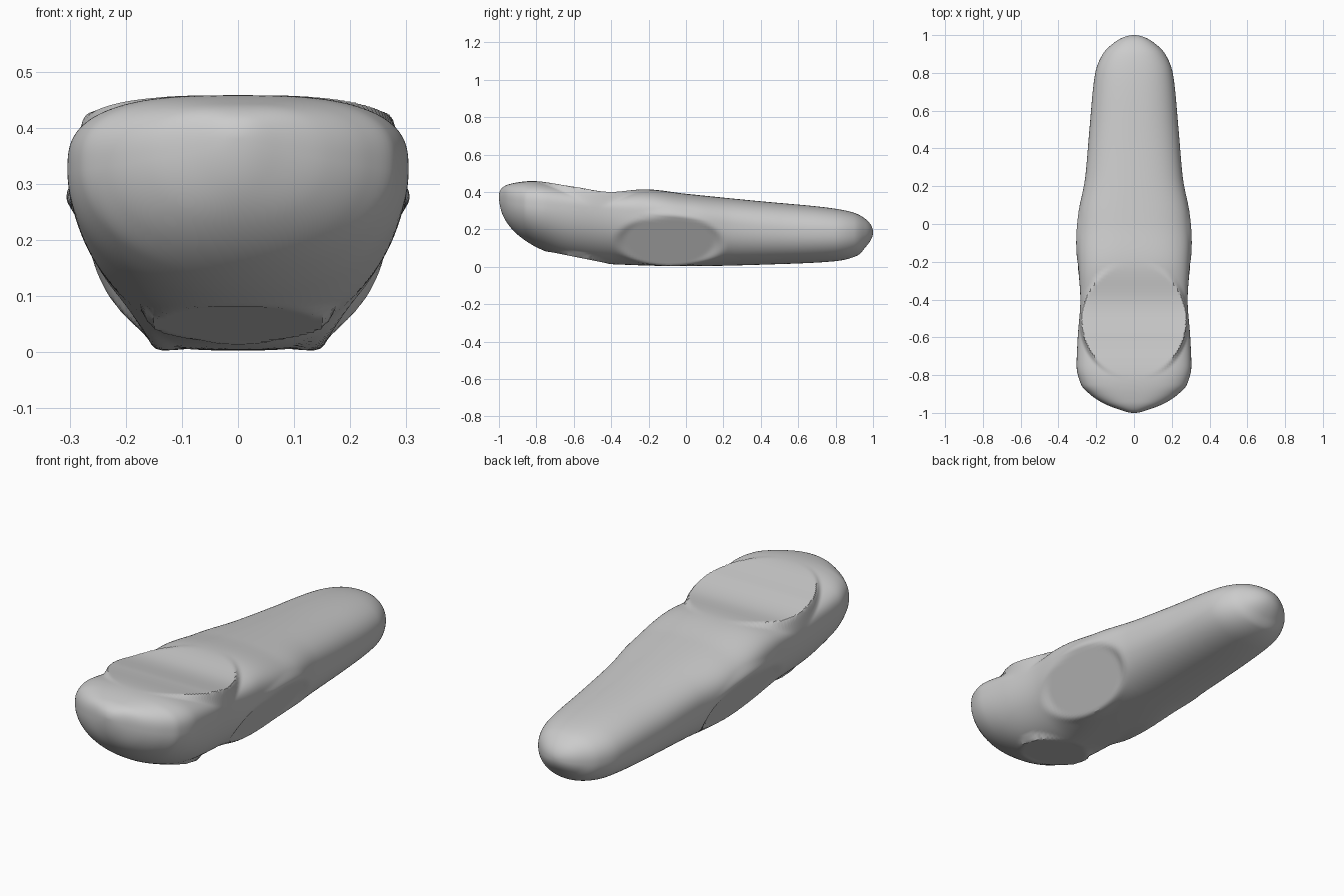
import bpy, bmesh, math

if "Cube" in bpy.data.objects:
    bpy.data.objects.remove(bpy.data.objects["Cube"])

# Profiles: (y, value), read along the body from front (-1) to back (+1)
WIDTH = [(-1, 0), (-.985, .07), (-.95, .16), (-.9, .235), (-.85, .28), (-.75, .304), (-.6, .298),
         (-.4, .284), (-.25, .293), (-.1, .30), (.05, .292), (.25, .258), (.5, .236),
         (.8, .205), (.9, .165), (.96, .105), (1, 0)]
TOP = [(-1, .38), (-.985, .42), (-.94, .443), (-.82, .458), (-.6, .428), (-.4, .40),
       (-.22, .414), (0, .39), (.4, .35), (.8, .31), (.9, .288), (.96, .255), (1, .185)]
BOTTOM = [(-1, .38), (-.985, .29), (-.95, .225), (-.88, .155), (-.78, .095), (-.6, .032),
          (-.43, .015), (0, .003), (.5, .014), (.8, .03), (.92, .062), (.96, .105), (1, .185)]
MIDDLE = [(-1, .38), (-.9, .335), (-.7, .32), (-.35, .29), (-.1, .26), (.2, .225),
          (.6, .185), (.9, .175), (1, .185)]
ROUND_LOW = [(-1, 2), (-.4, 2.1), (-.1, 3), (.2, 2.3), (1, 2.1)]
ROUND_TOP = [(-1, 2.2), (-.7, 3), (-.3, 3), (0, 2.5), (1, 2.2)]


def profile(keys):
    """Monotone cubic through the keys, in the angle acos(-y) so the ends are round."""
    xs = [math.acos(max(-1, min(1, -k[0]))) for k in keys]
    vs = [k[1] for k in keys]
    d = [(vs[i + 1] - vs[i]) / (xs[i + 1] - xs[i]) for i in range(len(xs) - 1)]
    m = [d[0]] + [2 * a * b / (a + b) if a * b > 0 else 0 for a, b in zip(d, d[1:])] + [d[-1]]

    def f(y):
        t = math.acos(max(-1, min(1, -y)))
        i = 0
        while i < len(d) - 1 and t > xs[i + 1]:
            i += 1
        h = xs[i + 1] - xs[i]
        s = (t - xs[i]) / h
        return ((2 * s**3 - 3 * s**2 + 1) * vs[i] + (s**3 - 2 * s**2 + s) * h * m[i]
                + (3 * s**2 - 2 * s**3) * vs[i + 1] + (s**3 - s**2) * h * m[i + 1])
    return f


width, top, bottom, middle, low_n, top_n = map(
    profile, (WIDTH, TOP, BOTTOM, MIDDLE, ROUND_LOW, ROUND_TOP))


def power(v, n):
    return math.copysign(abs(v) ** (2 / n), v)


def fade(r, outer):
    """1 inside the flat oval, falling smoothly to 0 at the outer radius."""
    if r <= 1:
        return 1
    s = min(1, (r - 1) / (outer - 1))
    return 1 - s * s * (3 - 2 * s)


def flatten(x, y, z):
    """Press the oval flats into the skin."""
    # flat on the upper front
    if z > middle(y):
        k = fade(math.hypot(x / .275, (y + .51) / .30), 1.06)
        z += k * (top(y) - z)
    # flats on both sides, leaning outward
    sx = math.copysign(1, x)
    ux, uz = .509, .861
    px, pz = abs(x) - .228, z - .138
    t, d = px * ux + pz * uz, px * uz - pz * ux
    if abs(d) < .12:
        k = fade(math.hypot(t / .143, (y + .09) / .237), 1.3)
        x, z = x - sx * k * d * uz, z + k * d * ux
    # flat under the front
    if z < .2 and y < -.3:
        k = fade(math.hypot(x / .155, (y + .58) / .155), 1.12)
        z += k * (.02 + (-.43 - y) * .2 - z)
    return x, y, z


# Body: lofted rings with pointed-pole ends
RINGS, SIDES = 180, 128
bm = bmesh.new()
rings = []
for i in range(1, RINGS):
    y = -math.cos(math.pi * i / RINGS)
    w, zt, zb, zc = width(y), top(y), bottom(y), middle(y)
    zc = min(max(zc, zb), zt)
    ring = []
    for j in range(SIDES):
        a = 2 * math.pi * (j + .5) / SIDES
        c, s = math.cos(a), math.sin(a)
        n, h = (top_n(y), zt - zc) if s > 0 else (low_n(y), zc - zb)
        ring.append(bm.verts.new(flatten(w * power(c, n), y, zc + h * power(s, n))))
    rings.append(ring)
for a, b in zip(rings, rings[1:]):
    for j in range(SIDES):
        k = (j + 1) % SIDES
        bm.faces.new((a[j], a[k], b[k], b[j]))
for ring, y in ((rings[0], -1), (rings[-1], 1)):
    tip = bm.verts.new((0, y, middle(y)))
    for j in range(SIDES):
        bm.faces.new((ring[j], ring[(j + 1) % SIDES], tip))
bmesh.ops.recalc_face_normals(bm, faces=bm.faces)

mesh = bpy.data.meshes.new("body")
bm.to_mesh(mesh)
bm.free()
body = bpy.data.objects.new("body", mesh)
bpy.context.collection.objects.link(body)
bpy.context.view_layer.objects.active = body
body.select_set(True)
bpy.ops.object.shade_smooth_by_angle(angle=math.radians(30))
